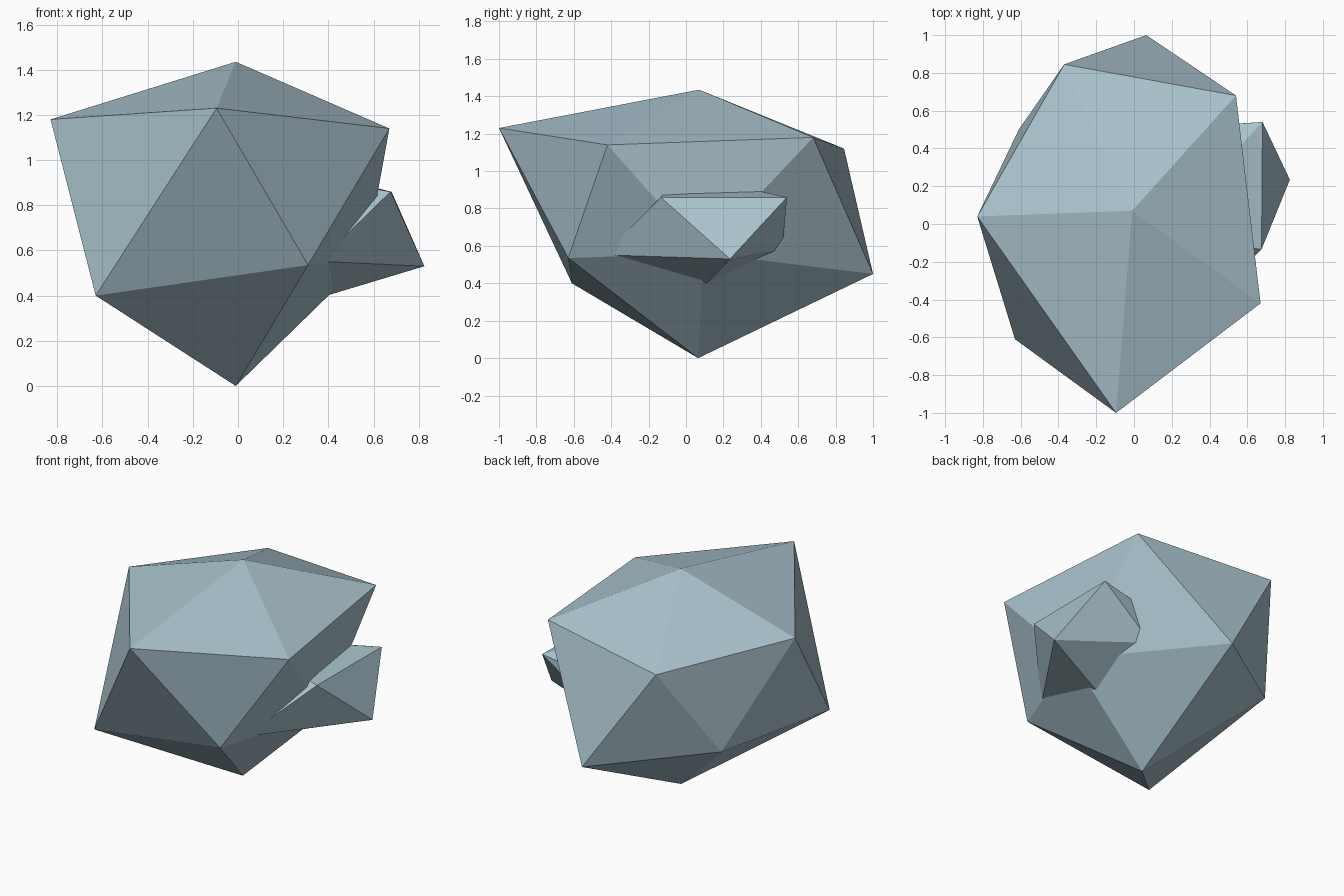
import bpy
import bmesh

cube = bpy.data.objects.get("Cube")
if cube:
    bpy.data.objects.remove(cube, do_unlink=True)

# Single pale stone colour
stone = bpy.data.materials.new("pale_blue_grey_stone")
stone.use_nodes = True
colour = (0.40, 0.54, 0.61, 1)
stone.diffuse_color = colour
stone.node_tree.nodes["Principled BSDF"].inputs["Base Color"].default_value = colour


def finish(name, bm):
    bmesh.ops.recalc_face_normals(bm, faces=bm.faces)
    mesh = bpy.data.meshes.new(name)
    bm.to_mesh(mesh)
    bm.free()
    mesh.materials.append(stone)
    obj = bpy.data.objects.new(name, mesh)
    bpy.context.collection.objects.link(obj)
    return obj


# Large boulder: an irregular icosahedron made of two rings and two poles
upper_ring = [(-0.83, 0.04, 1.18), (-0.095, -1, 1.23), (0.67, -0.42, 1.14),
              (0.54, 0.68, 1.18), (-0.37, 0.845, 1.12)]
lower_ring = [(-0.63, -0.61, 0.4), (0.31, -0.63, 0.535), (0.565, 0.095, 0.56),
              (0.065, 1, 0.45), (-0.61, 0.5, 0.54)]
bm = bmesh.new()
top = bm.verts.new((-0.01, 0.07, 1.435))
bottom = bm.verts.new((-0.01, 0.065, 0))
upper = [bm.verts.new(p) for p in upper_ring]
lower = [bm.verts.new(p) for p in lower_ring]
for i in range(5):
    j = (i + 1) % 5
    bm.faces.new((top, upper[i], upper[j]))
    bm.faces.new((upper[i], lower[i], upper[j]))
    bm.faces.new((upper[j], lower[i], lower[j]))
    bm.faces.new((bottom, lower[j], lower[i]))
finish("large_boulder", bm)

# Small stone: an angular chunk half buried in the boulder's side
tip = (0.825, 0.235, 0.53)
brow = [(0.68, 0.54, 0.86), (0.675, -0.135, 0.86)]
buried = [(0.36, -0.44, 0.552), (0.26, 0.07, 0.36), (0.30, 0.515, 0.58),
          (0.40, 0.52, 0.81), (0.45, 0.29, 0.915), (0.45, -0.10, 0.90)]
bm = bmesh.new()
for point in [tip] + brow + buried:
    bm.verts.new(point)
bmesh.ops.convex_hull(bm, input=bm.verts)
finish("small_side_stone", bm)
